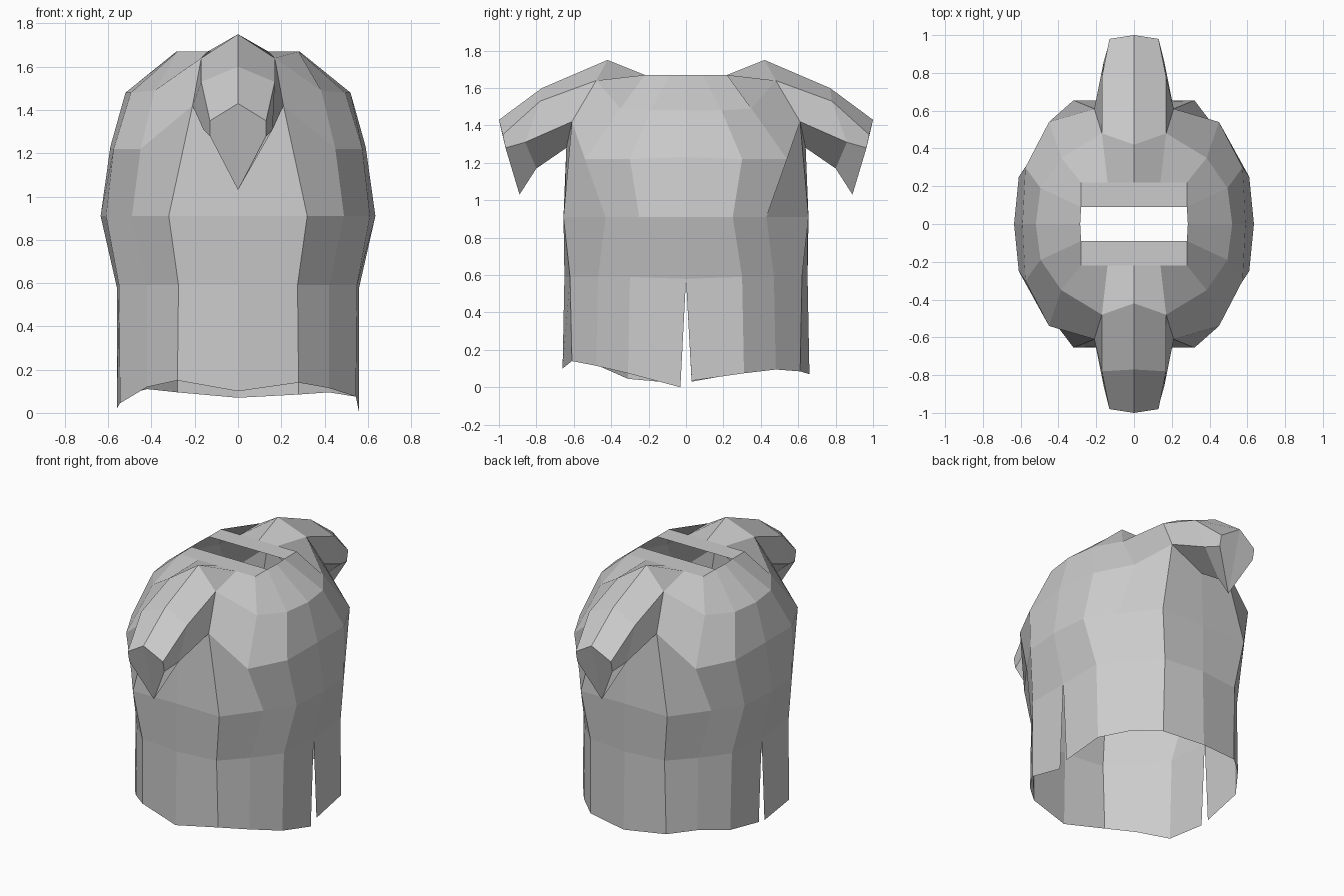
import bpy, bmesh

# Quarter body rings (x, |y|, z), from front/back centre round to the side
side = [
    [(0, .65, .59), (.275, .62, .59), (.42, .47, .59), (.55, .30, .59), (.56, 0, .58)],
    [(0, .65, .91), (.32, .655, .91), (.49, .43, .91), (.61, .25, .91), (.635, 0, .91)],
    [(0, .64, 1.28), (.21, .61, 1.42), (.45, .54, 1.22), (.575, .30, 1.22), (.59, 0, 1.23)],
    [(0, .42, 1.75), (.17, .48, 1.64), (.385, .35, 1.49), (.495, .19, 1.48), (.52, 0, 1.48)],
    [(0, .22, 1.67), (.14, .22, 1.67), (.28, .22, 1.67), (.28, .09, 1.67), (.285, 0, 1.67)],
]
# Hem plan and its uneven heights per quarter (side sign, front/back sign)
hem_xy = [(0, .66), (.28, .61), (.42, .48), (.545, .31), (.56, .03)]
hem_z = {
    (1, -1): (.10, .14, .115, .075, .0),
    (-1, -1): (.10, .15, .12, .045, .02),
    (1, 1): (.07, .085, .095, .075, .035),
    (-1, 1): (.07, .095, .11, .08, .03),
}
# Half sleeve rings, ridge to underside; they start on the body openings
sleeve = [
    [(0, .42, 1.75), (.17, .48, 1.64), (.21, .61, 1.42), (0, .64, 1.28)],
    [(0, .77, 1.60), (.17, .78, 1.53), (.16, .86, 1.31), (0, .80, 1.17)],
    [(0, 1, 1.43), (.13, .98, 1.35), (.13, .965, 1.28), (0, .89, 1.03)],
]


def loft(bm, rings, sx, sy, skip=()):
    """Bridge neighbouring rings with quads, mirrored by sx and sy."""
    vs = [[bm.verts.new((x * sx, y * sy, z)) for x, y, z in r] for r in rings]
    for i in range(len(vs) - 1):
        for j in range(len(vs[i]) - 1):
            if (i, j) not in skip:
                q = [vs[i][j], vs[i][j + 1], vs[i + 1][j + 1], vs[i + 1][j]]
                if sx * sy > 0:
                    q.reverse()
                bm.faces.new(q)
    return vs


bm = bmesh.new()
for (sx, sy), zs in hem_z.items():
    hem = [(x, y, z) for (x, y), z in zip(hem_xy, zs)]
    # Body; the gap above the chest panel is where the sleeve joins
    body = loft(bm, [hem] + side, sx, sy, skip={(3, 0)})
    # Flat collar strip beside the neck slot
    loft(bm, [[(0, .22, 1.67), (.14, .22, 1.67), (.28, .22, 1.67)],
              [(0, .09, 1.67), (.14, .09, 1.67), (.28, .09, 1.67)]], sx, sy)
    # Short sleeve with a closed end
    end = loft(bm, sleeve, sx, sy)[-1]
    bm.faces.new(end)

bmesh.ops.remove_doubles(bm, verts=bm.verts, dist=.002)
bmesh.ops.recalc_face_normals(bm, faces=bm.faces)
mesh = bpy.data.meshes.new("tunic")
bm.to_mesh(mesh)
bm.free()
bpy.context.collection.objects.link(bpy.data.objects.new("tunic", mesh))
